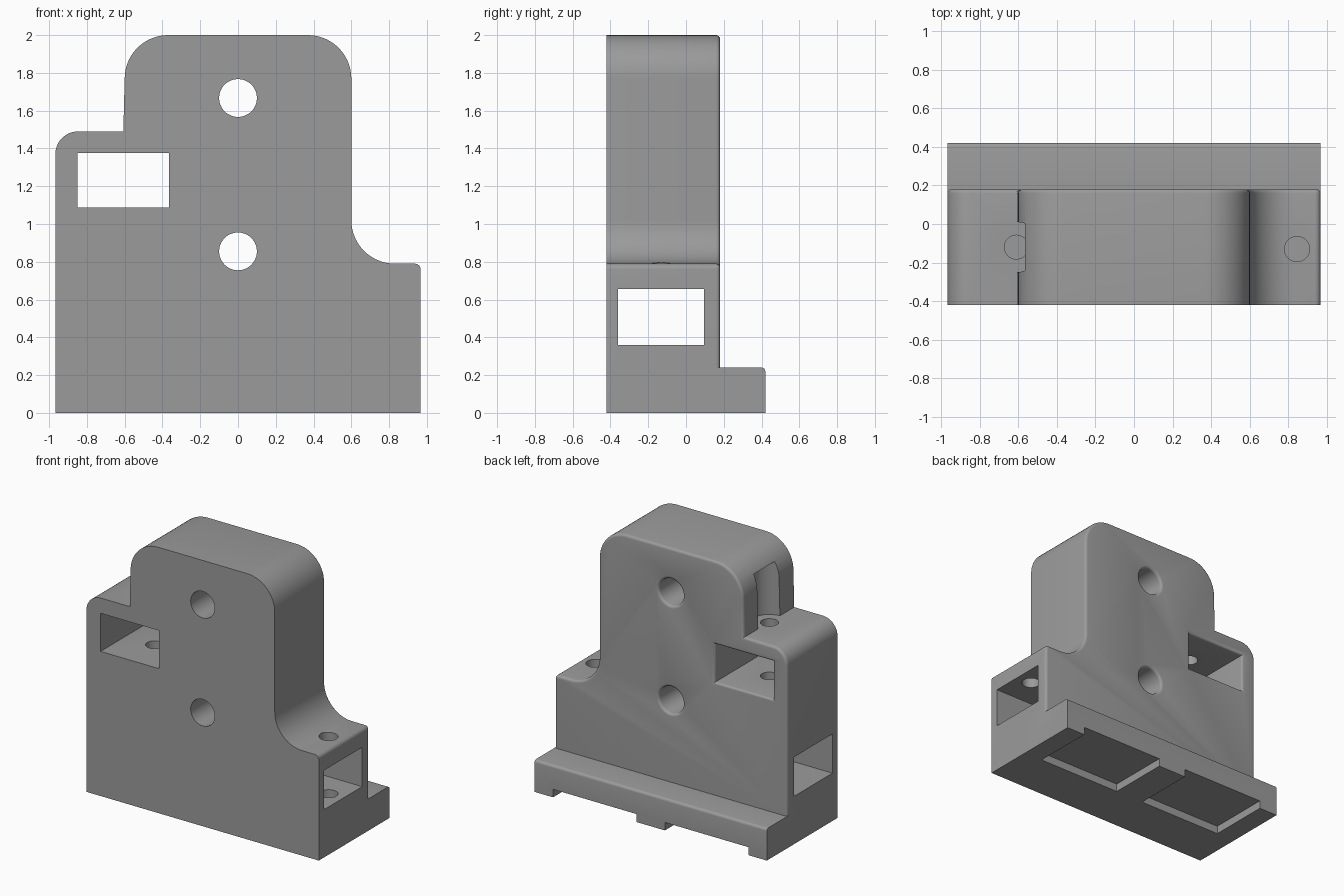
import bpy, bmesh, math
from mathutils import Vector

if "Cube" in bpy.data.objects:
    bpy.data.objects.remove(bpy.data.objects["Cube"])

FRONT, BACK, HALF, R = -0.42, 0.18, 0.967, 0.02
grey = bpy.data.materials.new("grey plastic")
grey.diffuse_color = (0.33, 0.33, 0.33, 1)
grey.use_nodes = True
grey.node_tree.nodes["Principled BSDF"].inputs["Base Color"].default_value = grey.diffuse_color


def arc(cx, cz, r, a0, a1, n=14):
    angles = [math.radians(a0 + (a1 - a0) * i / n) for i in range(n + 1)]
    return [(cx + r * math.cos(a), cz + r * math.sin(a)) for a in angles]


def circle(cx, cz, r):
    return arc(cx, cz, r, 0, 360, 48)[:-1]


def rect(x0, x1, z0, z1):
    return [(x0, z0), (x1, z0), (x1, z1), (x0, z1)]


def loft(name, rings, axis="Y", bevel_rule=None):
    """Solid through rings of (position, 2D outline) along an axis."""
    place = {"X": lambda a, b, t: (t, a, b), "Y": lambda a, b, t: (a, t, b),
             "Z": lambda a, b, t: (a, b, t)}[axis]
    bm = bmesh.new()
    loops = [[bm.verts.new(place(a, b, t)) for a, b in pts] for t, pts in rings]
    for lo, hi in zip(loops, loops[1:]):
        for i in range(len(lo)):
            j = (i + 1) % len(lo)
            bm.faces.new((lo[i], lo[j], hi[j], hi[i]))
    bm.faces.new(loops[0])
    bm.faces.new(loops[-1])
    bmesh.ops.recalc_face_normals(bm, faces=bm.faces)
    if bevel_rule:
        edges = [e for e in bm.edges if all(bevel_rule(v.co) for v in e.verts)]
        bmesh.ops.bevel(bm, geom=edges, offset=R, segments=4, profile=0.5,
                        affect='EDGES', clamp_overlap=False)
        bmesh.ops.recalc_face_normals(bm, faces=bm.faces)
    me = bpy.data.meshes.new(name)
    bm.to_mesh(me)
    bm.free()
    me.materials.append(grey)
    ob = bpy.data.objects.new(name, me)
    bpy.context.collection.objects.link(ob)
    return ob


def combine(target, other, operation):
    bpy.context.view_layer.objects.active = target
    mod = target.modifiers.new(operation, 'BOOLEAN')
    mod.operation, mod.object, mod.solver = operation, other, 'EXACT'
    bpy.ops.object.modifier_apply(modifier=mod.name)
    bpy.data.objects.remove(other, do_unlink=True)


def flared(name, outline):
    """Front-to-back cutter whose mouth is rounded at the back face."""
    rings = [(FRONT - 0.1, outline(0))]
    for i in range(5):
        a = math.radians(22.5 * i)
        rings.append((BACK - R + R * math.sin(a), outline(R * (1 - math.cos(a)))))
    rings.append((BACK + 0.02, outline(R)))
    return loft(name, rings)


# Stepped body with rounded shoulders and softened back edge
profile = ([(-HALF, 0), (HALF, 0)] + arc(HALF - 0.03, 0.76, 0.03, 0, 90, 6)
           + arc(0.83, 1.02, 0.23, 270, 180) + arc(0.37, 1.77, 0.23, 0, 90)
           + arc(-0.37, 1.77, 0.23, 90, 180) + [(-0.607, 1.49)]
           + arc(-HALF + 0.12, 1.37, 0.12, 90, 180))
body = loft("bracket_body", [(FRONT, profile), (BACK, profile)],
            bevel_rule=lambda c: abs(c.y - BACK) < 1e-4)

# Foot ledge along the back
foot = rect(-HALF, HALF, 0, 0.24)
combine(body, loft("foot", [(0, foot), (0.42, foot)],
                   bevel_rule=lambda c: c.y > 0.4 and c.z > 0.2), 'UNION')

# Round bolt holes and nut window, front to back
for z in (0.855, 1.667):
    combine(body, flared("bolt_hole", lambda d, z=z: circle(0, z, 0.1 + d)), 'DIFFERENCE')
combine(body, flared("window", lambda d: rect(-0.85 - d, -0.365 + d, 1.088 - d, 1.375 + d)),
        'DIFFERENCE')

# Rectangular tunnel from side to side
tunnel = rect(-0.36, 0.095, 0.36, 0.655)
combine(body, loft("tunnel", [(-1.1, tunnel), (1.1, tunnel)], "X"), 'DIFFERENCE')

# Vertical screw holes and the screwdriver groove in the left shoulder
for cx, cy, r, z0, z1 in ((0.845, -0.13, 0.065, 0.2, 1.0),
                          (-0.61, -0.12, 0.062, 0.9, 1.6),
                          (-0.61, -0.12, 0.13, 1.49, 1.89)):
    ring = circle(cx, cy, r)
    combine(body, loft("screw_hole", [(z0, ring), (z1, ring)], "Z"), 'DIFFERENCE')

# Two shallow pockets under the foot, open to the back
for x0, x1 in ((-0.813, -0.118), (0.118, 0.813)):
    pocket = rect(x0, x1, -0.05, 0.06)
    combine(body, loft("pocket", [(-0.05, pocket), (0.5, pocket)]), 'DIFFERENCE')

body.select_set(True)
bpy.context.view_layer.objects.active = body
bpy.ops.object.shade_smooth_by_angle(angle=math.radians(30))
